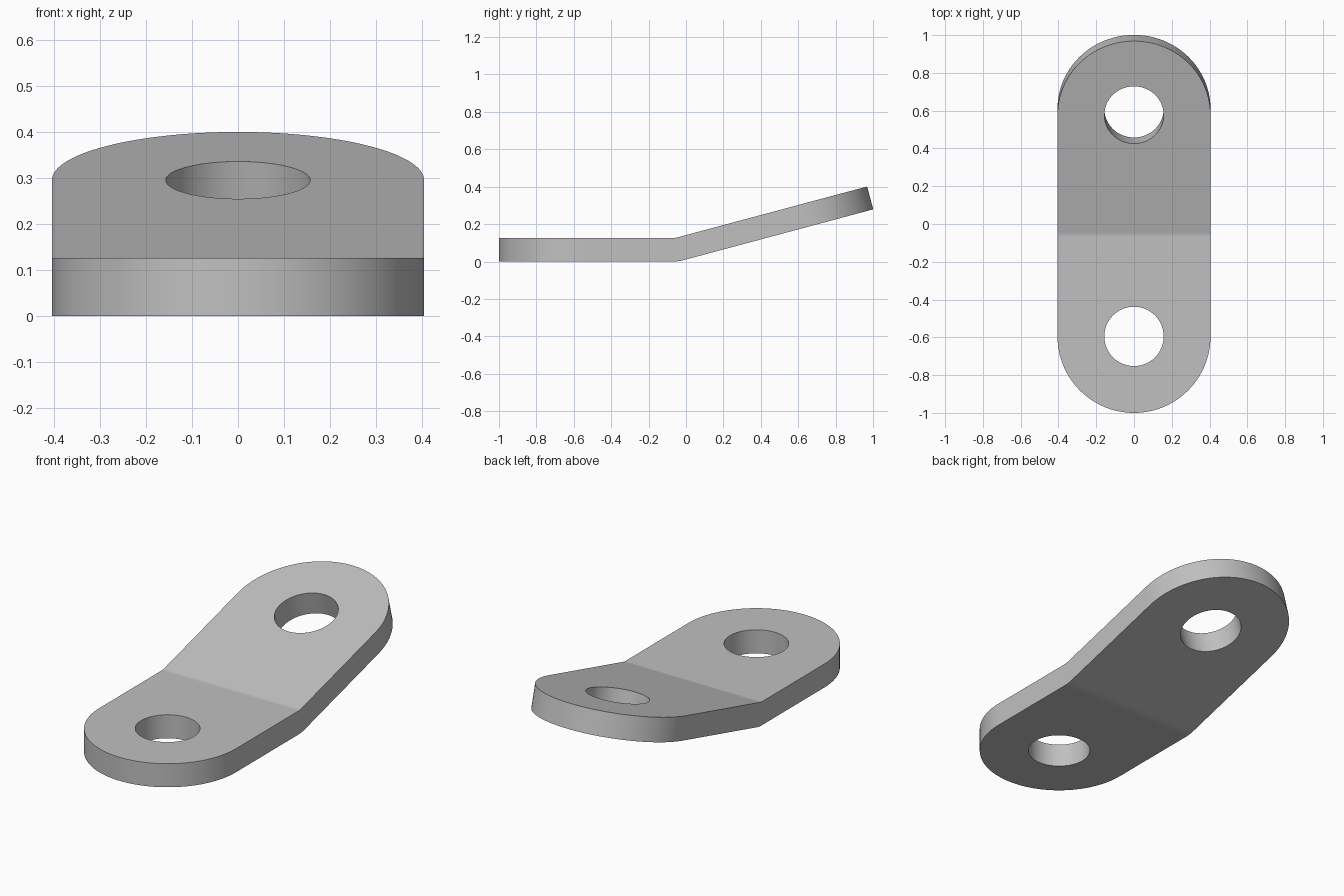
import bpy, bmesh
from math import pi, cos, sin, radians
from mathutils import Matrix, Vector

cube = bpy.data.objects.get("Cube")
if cube:
    bpy.data.objects.remove(cube, do_unlink=True)

WIDTH_R, HOLE_R, THICK = 0.405, 0.157, 0.126
BEND_R, BEND_Y, BEND = 0.08, -0.0675, radians(15)
SIDE, ACROSS, ARC, STEPS = 16, 32, 64, 6
FLAT_LEN, RAISED_LEN = 0.5275, 0.646   # bend to hole centre

bm = bmesh.new()
pivot = Vector((0, BEND_Y, THICK + BEND_R))


def place(angle, flip=1):
    """Local frame: bend axis at origin, plate running along flip * y."""
    return (Matrix.Translation(pivot) @ Matrix.Rotation(angle, 4, 'X')
            @ Matrix.Diagonal((flip, flip, 1, 1)))


def layers(points, matrix):
    """Top and bottom rows of vertices for a list of flat points."""
    return [[bm.verts.new(matrix @ Vector((x, y, -BEND_R - d))) for x, y in points]
            for d in (0, THICK)]


def strip(a, b, closed=True, skip=()):
    n = len(a)
    for i in range(n if closed else n - 1):
        if i not in skip:
            j = (i + 1) % n
            bm.faces.new((a[i], a[j], b[j], b[i]))


def lerp_x(i):
    return -WIDTH_R + 2 * WIDTH_R * i / ACROSS


def rounded_end(length, matrix):
    # Outline: bend line, straight side, round tip, straight side
    outer = [(lerp_x(i), 0) for i in range(ACROSS)]
    outer += [(WIDTH_R, length * i / SIDE) for i in range(SIDE)]
    outer += [(WIDTH_R * cos(pi * i / ARC), length + WIDTH_R * sin(pi * i / ARC))
              for i in range(ARC)]
    outer += [(-WIDTH_R, length * (1 - i / SIDE)) for i in range(SIDE)]
    n = len(outer)
    start = -pi / 2 - 2 * pi * (ACROSS / 2) / n
    inner = [(HOLE_R * cos(start + 2 * pi * i / n),
              length + HOLE_R * sin(start + 2 * pi * i / n)) for i in range(n)]
    out_top, out_low = layers(outer, matrix)
    in_top, in_low = layers(inner, matrix)
    strip(out_top, in_top)
    strip(out_low, in_low)
    strip(in_top, in_low)
    strip(out_top, out_low, skip=range(ACROSS))


rounded_end(FLAT_LEN, place(0, -1))
rounded_end(RAISED_LEN, place(BEND))

# Bent middle section
line = [(lerp_x(i), 0) for i in range(ACROSS + 1)]
rows = [layers(line, place(BEND * k / STEPS)) for k in range(STEPS + 1)]
for (top_a, low_a), (top_b, low_b) in zip(rows, rows[1:]):
    strip(top_a, top_b, closed=False)
    strip(low_a, low_b, closed=False)
    for e in (0, -1):
        bm.faces.new((top_a[e], top_b[e], low_b[e], low_a[e]))

bmesh.ops.remove_doubles(bm, verts=bm.verts, dist=0.0002)
bmesh.ops.recalc_face_normals(bm, faces=bm.faces)
mesh = bpy.data.meshes.new("bent_bracket")
bm.to_mesh(mesh)
bm.free()
bracket = bpy.data.objects.new("bent_bracket", mesh)
bpy.context.collection.objects.link(bracket)

# Plain grey metal
grey = bpy.data.materials.new("plain_grey")
grey.use_nodes = True
colour = (0.53, 0.53, 0.53, 1)
grey.diffuse_color = colour
grey.node_tree.nodes["Principled BSDF"].inputs["Base Color"].default_value = colour
mesh.materials.append(grey)

# Smooth walls and bend, crisp rims
bpy.ops.object.select_all(action='DESELECT')
bracket.select_set(True)
bpy.context.view_layer.objects.active = bracket
bpy.ops.object.shade_smooth_by_angle(angle=radians(30))
weighted = bracket.modifiers.new("even_shading", 'WEIGHTED_NORMAL')
weighted.keep_sharp = True
